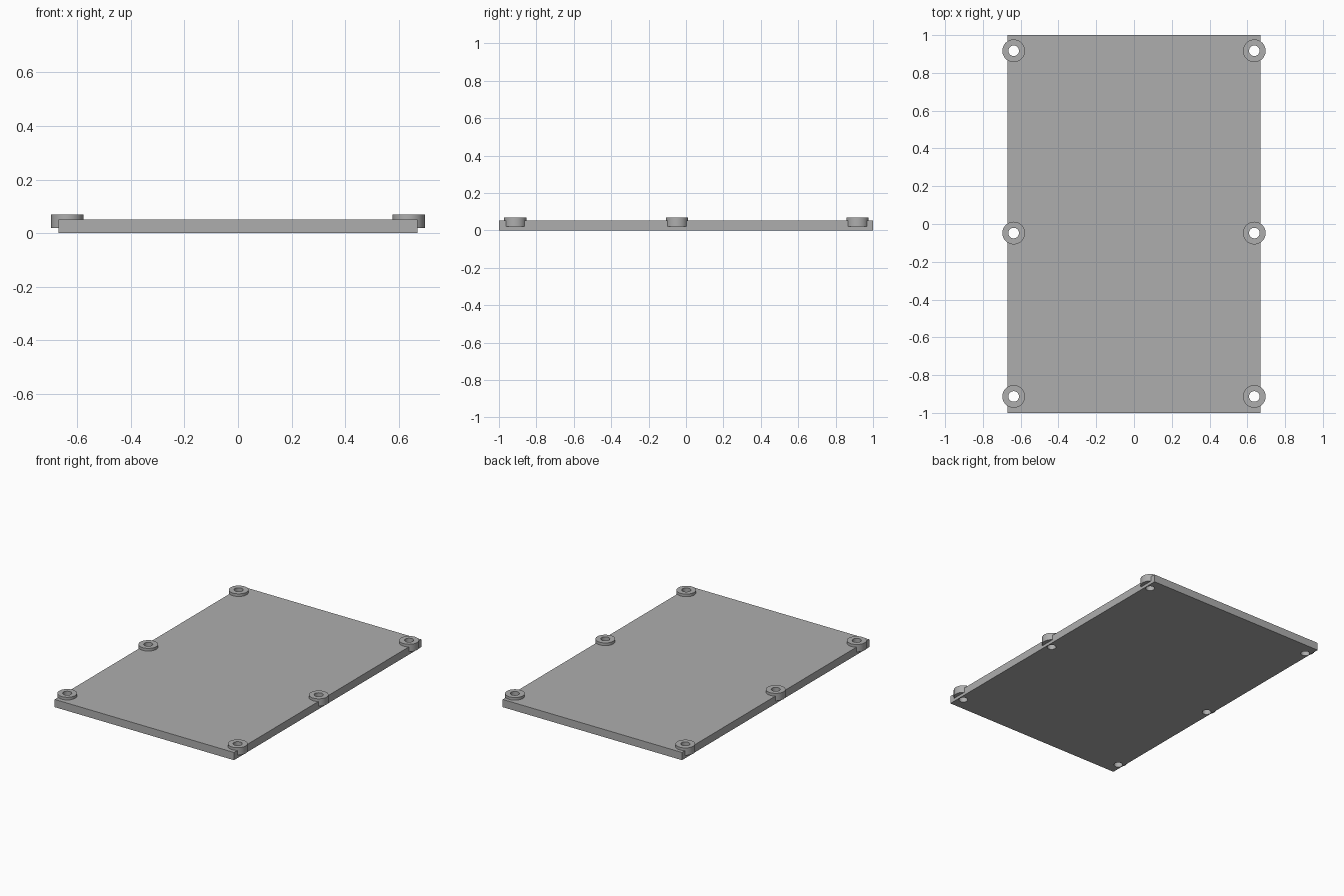
import bpy
import math

if "Cube" in bpy.data.objects:
    bpy.data.objects.remove(bpy.data.objects["Cube"], do_unlink=True)

PLATE = (1.34, 2.0, 0.052)
BOSS_X, BOSS_YS = 0.637, (-0.913, -0.048, 0.917)
BOSS_R, HOLE_R = 0.06, 0.028
BOSS_BOTTOM, BOSS_TOP = 0.02, 0.07

grey = bpy.data.materials.new("grey")
grey.use_nodes = True
colour = (0.42, 0.42, 0.42, 1)
grey.diffuse_color = colour
grey.node_tree.nodes["Principled BSDF"].inputs["Base Color"].default_value = colour


def finish(name):
    obj = bpy.context.object
    obj.name = name
    obj.data.materials.append(grey)
    return obj


def slab(name):
    bpy.ops.mesh.primitive_cube_add(size=1, location=(0, 0, PLATE[2] / 2))
    bpy.context.object.scale = PLATE
    bpy.ops.object.transform_apply(location=True, rotation=False, scale=True)
    return finish(name)


def cylinder(name, radius, x, y, bottom, top):
    bpy.ops.mesh.primitive_cylinder_add(
        vertices=48, radius=radius, depth=top - bottom, location=(x, y, (bottom + top) / 2))
    return finish(name)


def cut(target, cutter):
    mod = target.modifiers.new("cut", "BOOLEAN")
    mod.operation = "DIFFERENCE"
    mod.solver = "EXACT"
    mod.object = cutter
    bpy.context.view_layer.objects.active = target
    bpy.ops.object.modifier_apply(modifier=mod.name)


# Flat base plate, and a solid copy used to trim the bosses around it
plate = slab("base_plate")
trimmer = slab("boss_trimmer")
parts, cutters = [plate], [trimmer]

# Ring bosses straddling the long edges, with screw holes through the plate
for side, x in (("right", -BOSS_X), ("left", BOSS_X)):
    for place, y in zip(("front", "middle", "back"), BOSS_YS):
        boss = cylinder(f"screw_boss_{place}_{side}", BOSS_R, x, y, BOSS_BOTTOM, BOSS_TOP)
        drill = cylinder("hole_drill", HOLE_R, x, y, -0.1, 0.2)
        cut(boss, trimmer)
        cut(boss, drill)
        cut(plate, drill)
        parts.append(boss)
        cutters.append(drill)

for cutter in cutters:
    bpy.data.objects.remove(cutter, do_unlink=True)

# Smooth round walls with crisp edges
bpy.ops.object.select_all(action="DESELECT")
for part in parts:
    part.select_set(True)
bpy.context.view_layer.objects.active = plate
bpy.ops.object.shade_smooth_by_angle(angle=math.radians(30))
